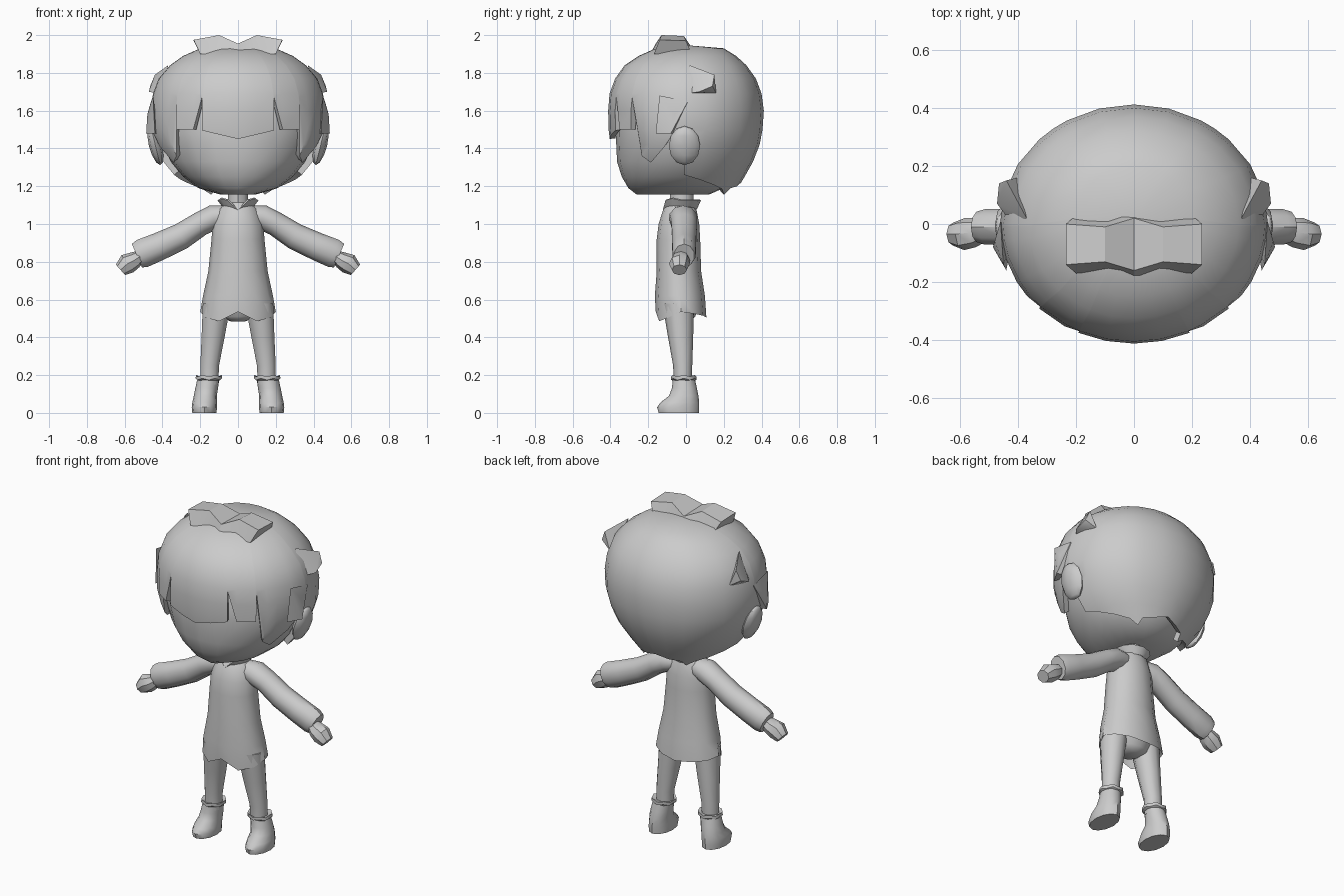
import bpy, bmesh, math
from mathutils import Vector

if "Cube" in bpy.data.objects:
    bpy.data.objects.remove(bpy.data.objects["Cube"])

mat = bpy.data.materials.new("plain grey")
mat.diffuse_color = (0.6, 0.6, 0.6, 1)
mat.use_nodes = True
mat.node_tree.nodes["Principled BSDF"].inputs["Base Color"].default_value = mat.diffuse_color


def finish(name, bm, mirror=False, solid=0, angle=40, recalc=True):
    bmesh.ops.remove_doubles(bm, verts=bm.verts, dist=0.0005)
    if recalc:
        bmesh.ops.recalc_face_normals(bm, faces=bm.faces)
    me = bpy.data.meshes.new(name)
    bm.to_mesh(me)
    bm.free()
    me.materials.append(mat)
    ob = bpy.data.objects.new(name, me)
    bpy.context.collection.objects.link(ob)
    if mirror:
        m = ob.modifiers.new("mirror", 'MIRROR')
        m.merge_threshold = 0.0005
    if solid:
        s = ob.modifiers.new("thickness", 'SOLIDIFY')
        s.thickness, s.offset = solid, -1
    bpy.ops.object.select_all(action='DESELECT')
    ob.select_set(True)
    bpy.context.view_layer.objects.active = ob
    bpy.ops.object.convert(target='MESH')
    bpy.ops.object.shade_smooth_by_angle(angle=math.radians(angle))
    return ob


def skin(bm, rings, caps=True):
    """Bridge successive rings of points."""
    vs = [[bm.verts.new(p) for p in r] for r in rings]
    n = len(vs[0])
    for a, b in zip(vs, vs[1:]):
        for i in range(n):
            j = (i + 1) % n
            bm.faces.new((a[i], a[j], b[j], b[i]))
    if caps:
        bm.faces.new(vs[0][::-1])
        bm.faces.new(vs[-1])


def ring(z, cx, a, yf, yb, n, dz=None):
    """Horizontal oval, with separate front and back limits."""
    pts = []
    for i in range(n):
        t = 2 * math.pi * i / n
        y = (yf + yb) / 2 - (yb - yf) / 2 * math.cos(t)
        pts.append((cx + a * math.sin(t), y, z + (dz[i] if dz else 0)))
    return pts


def loft(name, rows, n=12, mirror=False, caps=True, solid=0):
    bm = bmesh.new()
    skin(bm, [ring(*r[:5], n, *r[5:]) for r in rows], caps)
    return finish(name, bm, mirror, solid)


def limb(name, rows, n=8):
    """Tube along a path in the xz plane; rows are x, y, z, radius, y radius."""
    bm, rings = bmesh.new(), []
    for k, (x, y, z, r, ry) in enumerate(rows):
        p, q = rows[max(k - 1, 0)], rows[min(k + 1, len(rows) - 1)]
        d = Vector((q[0] - p[0], 0, q[2] - p[2])).normalized()
        up = Vector((-d.z, 0, d.x))
        rings.append([Vector((x, y, z)) + up * r * math.cos(2 * math.pi * i / n)
                      + Vector((0, ry * math.sin(2 * math.pi * i / n), 0)) for i in range(n)])
    skin(bm, rings)
    return finish(name, bm, True)


def hull(name, pts):
    bm = bmesh.new()
    for p in pts:
        bm.verts.new(p)
    bmesh.ops.convex_hull(bm, input=bm.verts)
    return finish(name, bm, True)


# Head under the hair
loft("head", [(1.155, 0, .09, -.26, .12), (1.19, 0, .21, -.305, .2), (1.25, 0, .29, -.34, .27),
              (1.33, 0, .355, -.365, .31), (1.48, 0, .42, -.372, .36), (1.65, 0, .41, -.36, .36),
              (1.8, 0, .33, -.28, .28), (1.86, 0, .2, -.18, .18)], 20)

# Hair shell: z, half width, front depth, back depth; then lower edge by azimuth
PROFILE = [(1.945, 0, -.04, .04), (1.93, .2, .16, .2), (1.89, .29, .25, .265), (1.84, .36, .325, .32),
           (1.77, .42, .375, .37), (1.69, .45, .405, .4), (1.6, .462, .412, .412), (1.5, .46, .41, .405),
           (1.42, .435, .4, .39), (1.33, .395, .375, .355), (1.25, .33, .33, .31), (1.15, .23, .25, .25)]
EDGE = [(0, 1.45), (12, 1.472), (24.4, 1.495), (24.8, 1.675), (31, 1.5), (45, 1.5), (45.6, 1.67),
        (53, 1.36), (61, 1.325), (74, 1.41), (82, 1.49), (89, 1.49), (90, 1.26), (105, 1.235),
        (120, 1.21), (135, 1.185), (143, 1.155), (150, 1.19), (165, 1.2), (180, 1.22)]


def hair_point(deg, z):
    for p, q in zip(PROFILE, PROFILE[1:]):
        if q[0] <= z <= p[0]:
            f = (p[0] - z) / (p[0] - q[0])
            a, bf, bb = (p[k] + (q[k] - p[k]) * f for k in (1, 2, 3))
            if z == PROFILE[0][0]:
                return (0, .02, z)
            s, c = math.sin(math.radians(deg)), math.cos(math.radians(deg))
            x = 0 if deg in (0, 180) else a * s
            mid, half = (bb - bf) / 2, (bb + bf) / 2
            return (x, mid - half * c, z)


bm = bmesh.new()
cols = [[bm.verts.new(hair_point(t, max(p[0], e))) for p in PROFILE] for t, e in EDGE]
for a, b in zip(cols, cols[1:]):
    for k in range(len(PROFILE) - 1):
        bm.faces.new((a[k + 1], b[k + 1], b[k], a[k]))
bmesh.ops.remove_doubles(bm, verts=bm.verts, dist=0.0005)
finish("hair", bm, True, 0.03, 45, recalc=False)

# Crown tufts: two raised flaps meeting in a dip
bm = bmesh.new()
skin(bm, [[(x, y0, z), (x, y1, z - .005), (x * .85, y1 + .03, 1.9), (x * .85, y0 - .03, 1.9)]
          for x, y0, y1, z in [(-.235, -.14, 0, 1.975), (-.1, -.13, -.01, 2.0), (0, -.16, .02, 1.955),
                               (.1, -.13, -.01, 2.0), (.235, -.14, 0, 1.975)]])
finish("crown_tuft", bm, angle=20)

# Side tufts and locks over the ears
hull("side_tuft", [(.37, .02, 1.84), (.44, .15, 1.79), (.465, .14, 1.73), (.472, .07, 1.70),
                   (.4, .16, 1.69), (.42, 0, 1.69)])
hull("side_lock", [(.45, -.14, 1.68), (.46, .01, 1.65), (.48, -.06, 1.58), (.486, -.08, 1.48),
                   (.44, -.16, 1.48), (.42, -.06, 1.48)])

# Ears
bm = bmesh.new()
bmesh.ops.create_uvsphere(bm, u_segments=8, v_segments=6, radius=1)
for v in bm.verts:
    x, y, z = v.co
    v.co = (.437 + .035 * x + .025 * z, -.008 + .083 * y, 1.415 + .103 * z)
finish("ear", bm, True)

# Neck and flared collar with a notch in front
loft("neck", [(1.06, 0, .055, -.085, .04), (1.2, 0, .055, -.085, .04)], 10)
notch = [-.05, 0, .01, 0, 0, 0, 0, 0, 0, 0, .01, 0]
loft("collar", [(1.085, 0, .065, -.1, .05, [v * .3 for v in notch]),
                (1.13, 0, .1, -.115, .07, notch)], 12, caps=False, solid=.01)

# Coat body with a pointed hem
hem = [0, -.05, -.03, 0, -.01, -.02, -.03, -.02, -.01, 0, -.03, -.05]
loft("coat", [(1.115, 0, .06, -.09, .04), (1.08, 0, .105, -.12, .055), (1.0, 0, .135, -.145, .07),
              (.92, 0, .14, -.155, .075), (.75, 0, .157, -.155, .08), (.62, 0, .185, -.165, .1),
              (.535, 0, .2, -.16, .108, hem), (.57, 0, .17, -.14, .085)], 12)

# Sleeves and hands
limb("sleeve", [(.06, -.02, 1.045, .055, .06), (.13, -.015, 1.035, .066, .075), (.2, -.01, 1.0, .064, .07),
                (.3, -.01, .935, .07, .068), (.42, -.01, .88, .074, .066), (.505, -.01, .845, .077, .064),
                (.535, -.01, .832, .068, .055)], 10)
limb("hand", [(.51, -.025, .835, .03, .035), (.545, -.03, .81, .045, .05), (.585, -.035, .79, .055, .055),
              (.622, -.035, .757, .037, .04)], 8)

# Hips and legs
loft("hips", [(.485, 0, .04, -.08, .02), (.51, 0, .1, -.11, .05), (.6, 0, .15, -.13, .07)], 12)
loft("leg", [(.15, .152, .05, -.065, .03), (.25, .15, .052, -.068, .033), (.4, .132, .064, -.095, .038),
             (.58, .112, .078, -.125, .042)], 10, True)

# Boots with a turned cuff
loft("boot", [(0, .178, .064, -.145, .068), (.03, .178, .067, -.153, .07), (.055, .177, .065, -.135, .07),
              (.09, .173, .061, -.09, .066), (.13, .166, .06, -.075, .058), (.19, .155, .058, -.068, .045)],
     12, True)
cuff = [-.006, .003] * 6
loft("boot_cuff", [(.172, .155, .06, -.07, .047), (.18, .155, .069, -.079, .056, cuff),
                   (.198, .154, .069, -.079, .056, cuff), (.19, .153, .052, -.066, .036)], 12, True)
